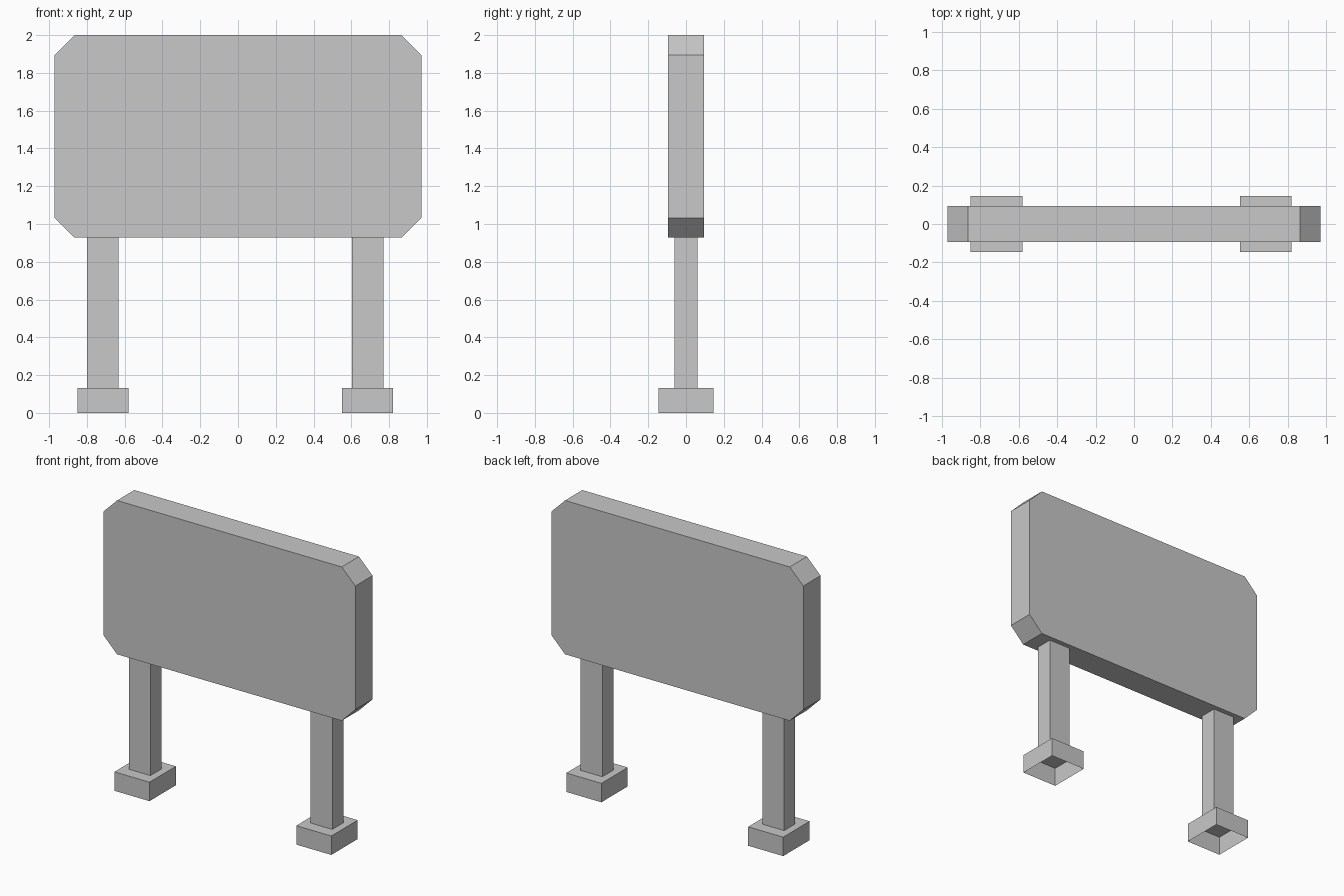
import bpy
import bmesh
from mathutils import Matrix, Vector

cube = bpy.data.objects.get("Cube")
if cube:
    bpy.data.objects.remove(cube, do_unlink=True)

# One plain grey for the whole sign
grey = bpy.data.materials.new("plain_grey")
grey.use_nodes = True
colour = (0.58, 0.58, 0.58, 1)
grey.diffuse_color = colour
grey.node_tree.nodes["Principled BSDF"].inputs["Base Color"].default_value = colour


def box(name, x, z_low, z_high, width, depth, open_ends=(), corner_cut=0):
    """Upright box centred on y = 0, with optional open ends and cut corners."""
    bm = bmesh.new()
    bmesh.ops.create_cube(bm, size=1)
    bmesh.ops.transform(bm, verts=bm.verts,
                        matrix=Matrix.Diagonal((width, depth, z_high - z_low, 1)))
    if corner_cut:
        edges = [e for e in bm.edges
                 if abs((e.verts[0].co - e.verts[1].co).normalized().y) > 0.9]
        bmesh.ops.bevel(bm, geom=edges, offset=corner_cut, segments=1,
                        affect='EDGES', offset_type='OFFSET')
    bm.normal_update()
    ends = [f for f in bm.faces if round(f.normal.z) in open_ends and abs(f.normal.z) > 0.9]
    bmesh.ops.delete(bm, geom=ends, context='FACES')
    bmesh.ops.translate(bm, verts=bm.verts, vec=Vector((x, 0, (z_low + z_high) / 2)))
    mesh = bpy.data.meshes.new(name)
    bm.to_mesh(mesh)
    bm.free()
    mesh.materials.append(grey)
    obj = bpy.data.objects.new(name, mesh)
    bpy.context.collection.objects.link(obj)
    return obj


FOOT_TOP, PANEL_BOTTOM = 0.132, 0.928

# Sign board with cut corners
box("sign_board", 0, PANEL_BOTTOM, 2.0, 1.942, 0.19, corner_cut=0.105)

# Posts are open tubes between board and feet; feet are hollow underneath
for side, x in (("right", -0.716), ("left", 0.686)):
    box(side + "_post", x, FOOT_TOP, PANEL_BOTTOM, 0.167, 0.122, open_ends=(-1, 1))
    box(side + "_foot", x, 0, FOOT_TOP, 0.27, 0.29, open_ends=(-1,))
